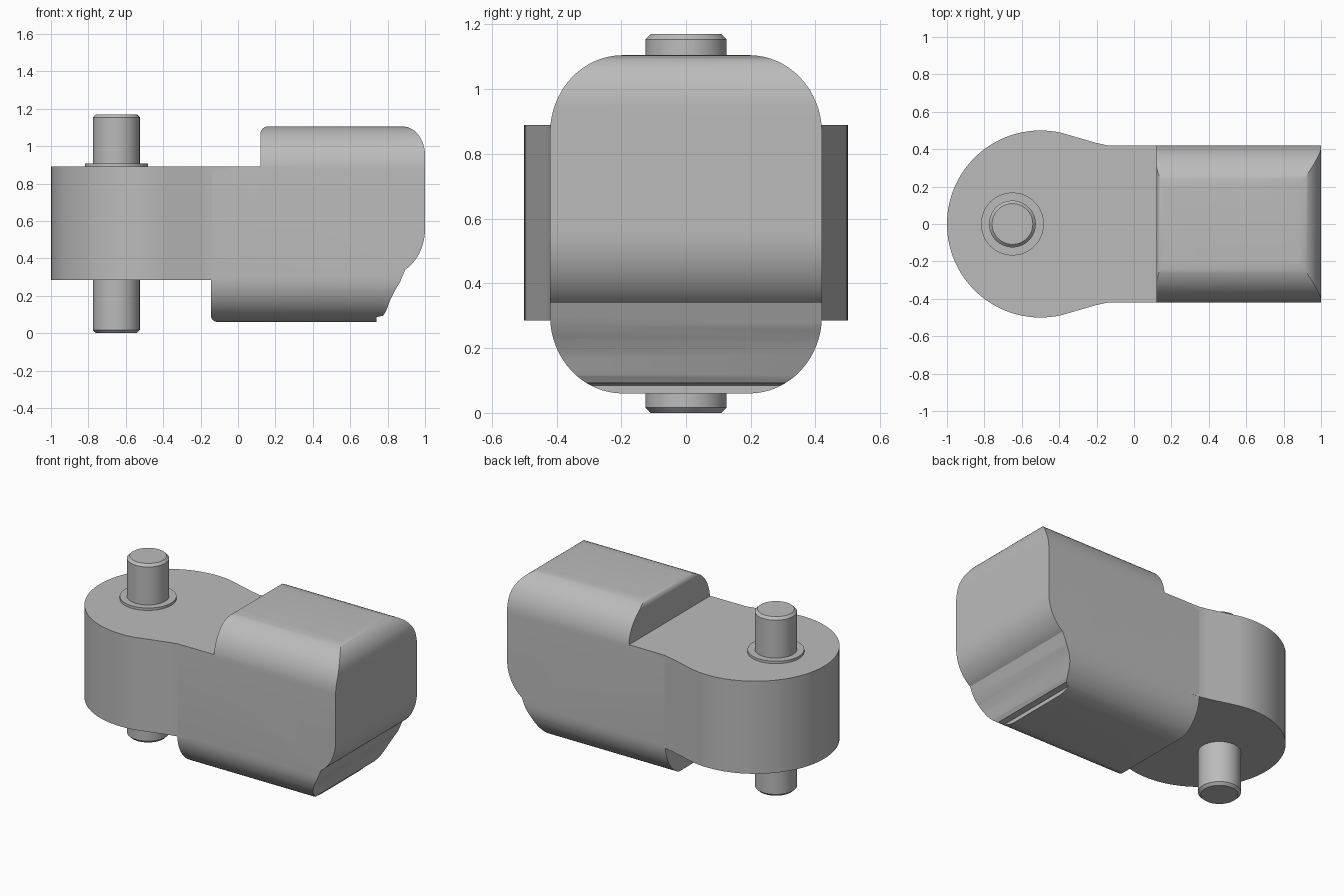
import bpy
import bmesh
from math import sin, cos, radians
from mathutils import Vector

if "Cube" in bpy.data.objects:
    bpy.data.objects.remove(bpy.data.objects["Cube"])

GREY = (0.5, 0.5, 0.5, 1)
metal = bpy.data.materials.new("plain grey")
metal.use_nodes = True
metal.diffuse_color = GREY
metal.node_tree.nodes["Principled BSDF"].inputs["Base Color"].default_value = GREY


def arc(cx, cy, rx, ry, start, end, steps=12):
    """Points on an elliptical arc, angles in degrees."""
    angles = [radians(start + (end - start) * i / steps) for i in range(steps + 1)]
    return [(cx + rx * cos(a), cy + ry * sin(a)) for a in angles]


def prism(name, outline, place, low, high):
    """Extrude a 2D outline from low to high; place maps (u, v, w) to x, y, z."""
    bm = bmesh.new()
    face = bm.faces.new([bm.verts.new(place(u, v, low)) for u, v in outline])
    grown = bmesh.ops.extrude_face_region(bm, geom=[face])["geom"]
    shift = Vector(place(0, 0, high)) - Vector(place(0, 0, low))
    bmesh.ops.translate(bm, verts=[g for g in grown if isinstance(g, bmesh.types.BMVert)], vec=shift)
    bmesh.ops.recalc_face_normals(bm, faces=bm.faces)
    mesh = bpy.data.meshes.new(name)
    bm.to_mesh(mesh)
    bm.free()
    mesh.materials.append(metal)
    obj = bpy.data.objects.new(name, mesh)
    bpy.context.collection.objects.link(obj)
    return obj


def select(obj):
    bpy.ops.object.select_all(action='DESELECT')
    obj.select_set(True)
    bpy.context.view_layer.objects.active = obj


def smooth(obj, angle=28):
    select(obj)
    bpy.ops.object.shade_smooth_by_angle(angle=radians(angle))


def cylinder(name, radius, low, high, chamfer):
    bpy.ops.mesh.primitive_cylinder_add(vertices=64, radius=radius, depth=high - low,
                                        location=(-0.65, 0, (low + high) / 2))
    obj = bpy.context.object
    obj.name = name
    obj.data.materials.append(metal)
    if chamfer:
        bevel = obj.modifiers.new("chamfer", 'BEVEL')
        bevel.width = chamfer
        bevel.limit_method = 'ANGLE'
        bpy.ops.object.modifier_apply(modifier=bevel.name)
    smooth(obj)


# Head block: side profile, trimmed by a rounded cross-section
side = [(-0.145, 0.888), (0.12, 0.888)]
side += arc(0.16, 1.065, 0.04, 0.04, 180, 90, 6)
side += arc(0.88, 0.95, 0.12, 0.155, 90, 0, 14)
side += arc(0.80, 0.56, 0.20, 0.25, 0, -62, 14)
side += [(0.865, 0.27), (0.84, 0.23), (0.815, 0.18), (0.79, 0.115), (0.775, 0.093),
         (0.74, 0.085), (0.74, 0.06)]
side += arc(-0.11, 0.095, 0.035, 0.035, -90, -180, 6)
block = prism("head_block", side, lambda u, v, w: (u, w, v), -0.5, 0.5)

section = []
for cy, cz, start in ((0.195, 0.865, 0), (-0.195, 0.865, 90), (-0.195, 0.3, 180), (0.195, 0.3, 270)):
    section += arc(cy, cz, 0.225, 0.24, start, start + 90, 16)
trimmer = prism("section_trimmer", section, lambda u, v, w: (w, u, v), -0.5, 1.5)
trimmer.hide_render = True
trim = block.modifiers.new("trim", 'BOOLEAN')
trim.operation = 'INTERSECT'
trim.solver = 'EXACT'
trim.object = trimmer
select(block)
bpy.ops.object.modifier_apply(modifier=trim.name)
bpy.data.objects.remove(trimmer)
smooth(block)

# Flat link plate with a round end, necking down into the block
half = [(0.118, 0.418), (-0.14, 0.42), (-0.2, 0.433)]
plate = half + arc(-0.5, 0, 0.5, 0.5, 77, 283, 60) + [(x, -y) for x, y in reversed(half)]
smooth(prism("link_plate", plate, lambda u, v, w: (u, v, w), 0.285, 0.89))

# Pivot pin and its collar
cylinder("pivot_pin", 0.125, 0, 1.17, 0.016)
cylinder("pin_collar", 0.168, 0.87, 0.906, 0)
